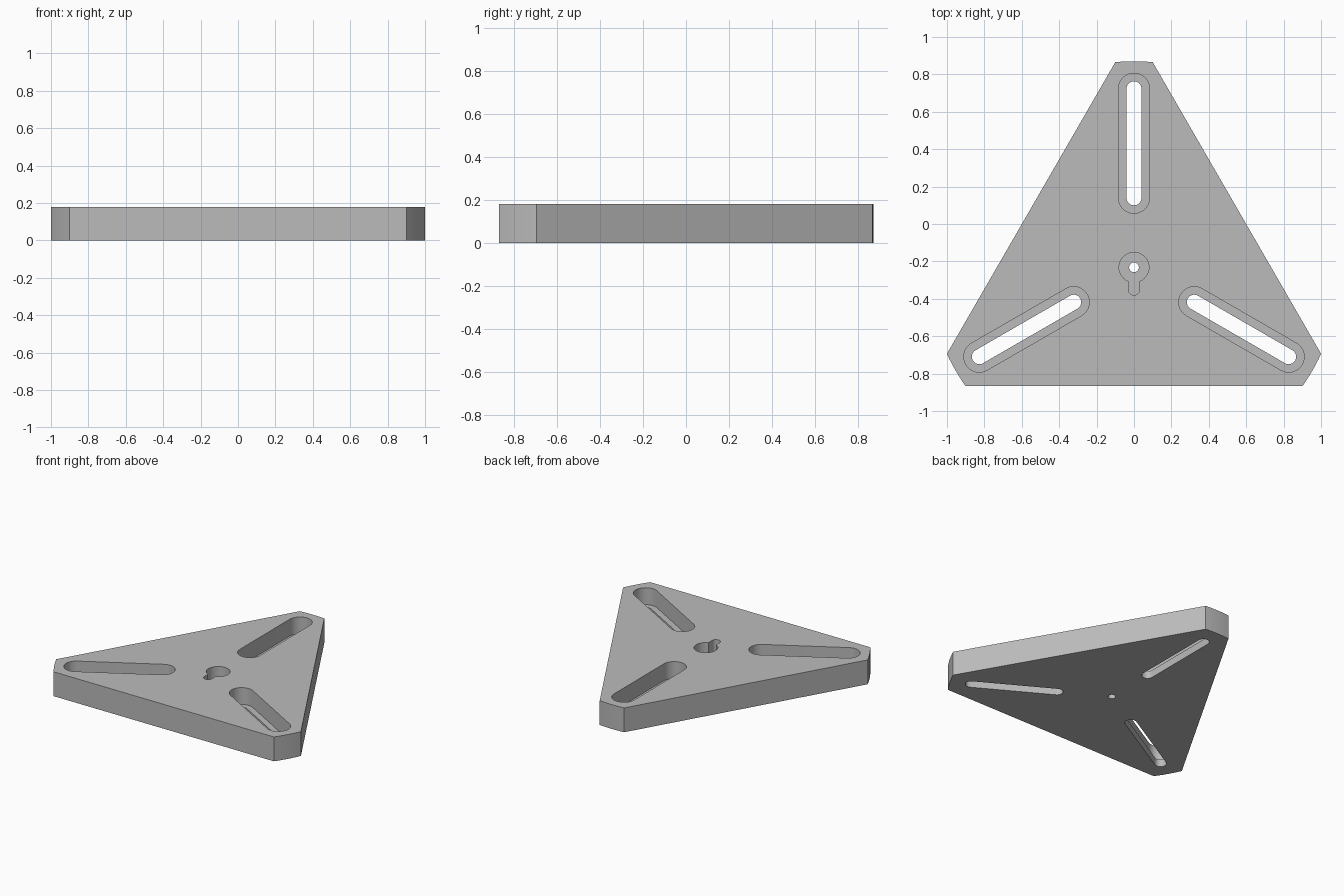
import bpy, bmesh
from math import pi, sin, cos, asin, radians
from mathutils import Matrix, Vector

if "Cube" in bpy.data.objects:
    bpy.data.objects.remove(bpy.data.objects["Cube"])

THICK = 0.18      # plate thickness
FLOOR = 0.055     # height of the recess floors
HUB = Vector((0, -0.232, 0))   # centre of the three-fold symmetry

grey = bpy.data.materials.new("plate grey")
grey.use_nodes = True
colour = (0.5, 0.5, 0.5, 1)
grey.diffuse_color = colour
grey.node_tree.nodes["Principled BSDF"].inputs["Base Color"].default_value = colour


def prism(name, outline, z0, z1, turn=0):
    """Extrude an outline given around the hub, turned about the hub."""
    bm = bmesh.new()
    face = bm.faces.new([bm.verts.new((x, y, z0)) for x, y in outline])
    top = bmesh.ops.extrude_face_region(bm, geom=[face])["geom"]
    bmesh.ops.translate(bm, vec=(0, 0, z1 - z0),
                        verts=[v for v in top if isinstance(v, bmesh.types.BMVert)])
    bmesh.ops.transform(bm, verts=bm.verts,
                        matrix=Matrix.Translation(HUB) @ Matrix.Rotation(turn, 4, "Z"))
    bmesh.ops.recalc_face_normals(bm, faces=bm.faces)
    mesh = bpy.data.meshes.new(name)
    bm.to_mesh(mesh)
    bm.free()
    mesh.materials.append(grey)
    ob = bpy.data.objects.new(name, mesh)
    bpy.context.collection.objects.link(ob)
    return ob


def arc(r, a0, a1, n, cy=0):
    return [(r * cos(a0 + (a1 - a0) * i / n), cy + r * sin(a0 + (a1 - a0) * i / n))
            for i in range(n + 1)]


def slot(r, y0, y1):
    return arc(r, 0, pi, 16, y1) + arc(r, pi, 2 * pi, 16, y0)


# Plate: triangle with its three corners trimmed to a large circle
half = asin(0.1 / 1.102)
outline = []
for k in range(3):
    mid = pi / 2 + k * 2 * pi / 3
    outline += arc(1.102, mid - half, mid + half, 6)
plate = prism("plate", outline, 0, THICK)

# Cutters: three stepped slots, a recessed keyhole and a centre hole
cutters = []
for k in range(3):
    turn = k * 2 * pi / 3
    cutters.append(prism("slot_recess_cutter", slot(0.083, 0.372, 0.955), FLOOR, 0.3, turn))
    cutters.append(prism("slot_through_cutter", slot(0.04, 0.372, 0.955), -0.1, 0.3, turn))
gap = asin(0.03 / 0.08)
keyhole = arc(0.08, -pi / 2 + gap, 1.5 * pi - gap, 32) + arc(0.03, pi, 2 * pi, 10, -0.118)
cutters.append(prism("keyhole_recess_cutter", keyhole, FLOOR, 0.3))
cutters.append(prism("centre_hole_cutter", arc(0.026, 0, 2 * pi * 23 / 24, 23), -0.1, 0.3))

for cutter in cutters:
    cutter.hide_render = True
    mod = plate.modifiers.new(cutter.name, "BOOLEAN")
    mod.operation = "DIFFERENCE"
    mod.solver = "EXACT"
    mod.object = cutter

# Bake the cuts, then drop the cutters
bpy.context.view_layer.update()
baked = bpy.data.meshes.new_from_object(
    plate.evaluated_get(bpy.context.evaluated_depsgraph_get()))
plate.modifiers.clear()
plate.data = baked
for cutter in cutters:
    bpy.data.objects.remove(cutter)

bpy.context.view_layer.objects.active = plate
plate.select_set(True)
bpy.ops.object.shade_smooth_by_angle(angle=radians(30))
